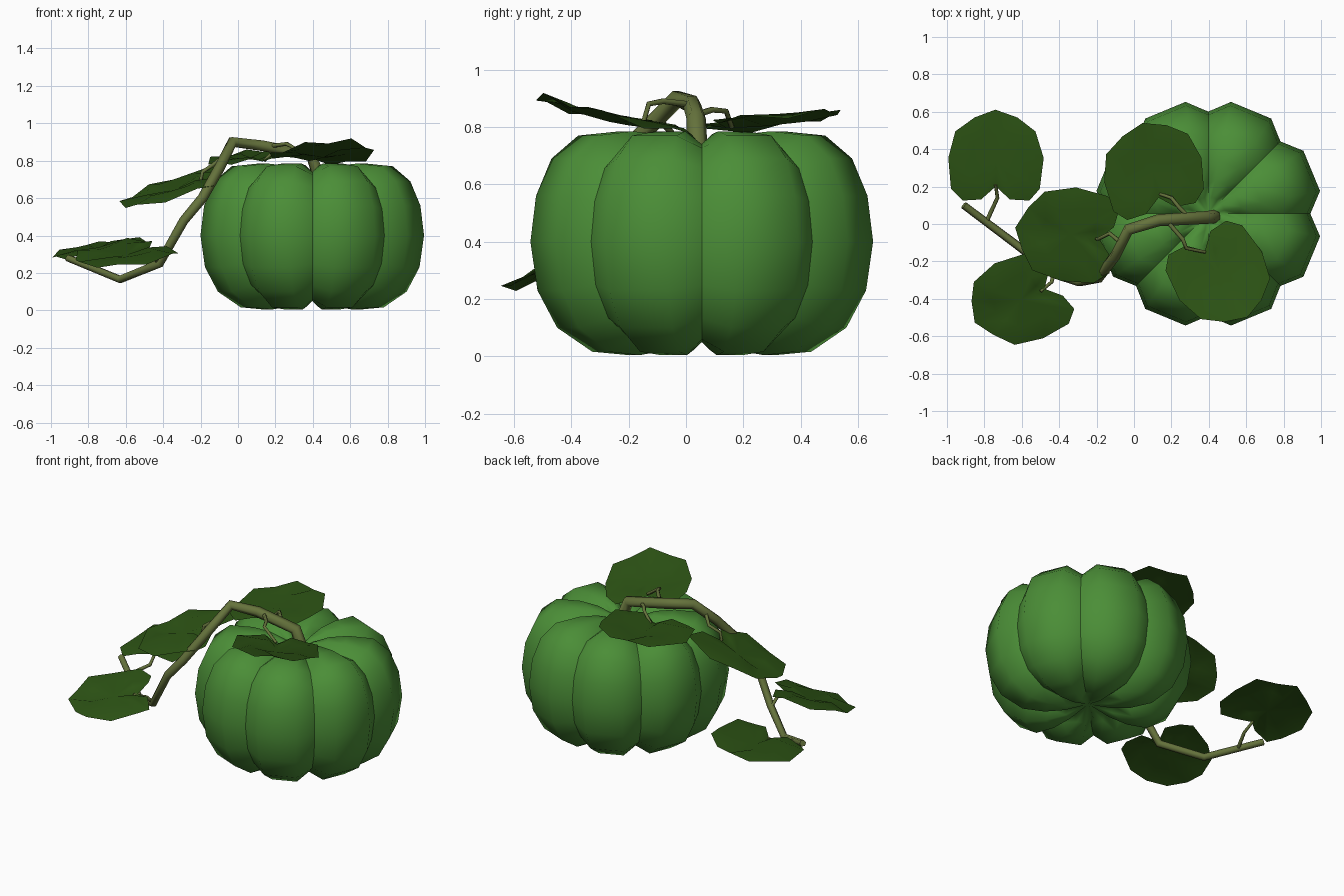
import bpy, bmesh, math
from mathutils import Vector

if "Cube" in bpy.data.objects:
    bpy.data.objects.remove(bpy.data.objects["Cube"])


def material(name, rgb):
    m = bpy.data.materials.new(name)
    m.diffuse_color = (*rgb, 1)
    m.use_nodes = True
    m.node_tree.nodes["Principled BSDF"].inputs["Base Color"].default_value = m.diffuse_color
    return m


SKIN = material("skin_green", (0.07, 0.27, 0.038))
LEAF = material("leaf_green", (0.025, 0.085, 0.007))
VINE = material("vine_olive", (0.13, 0.17, 0.045))


def finish(name, bm, mat):
    for f in bm.faces:
        f.smooth = True
    me = bpy.data.meshes.new(name)
    bm.to_mesh(me)
    bm.free()
    me.materials.append(mat)
    ob = bpy.data.objects.new(name, me)
    bpy.context.collection.objects.link(ob)
    return ob


def pumpkin():
    # eight lobes, three faces each, with sharp creases between them
    cx, cy = 0.397, 0.055
    profile = [(0.14, 0.022), (0.26, 0.004), (0.39, 0.016), (0.515, 0.10),
               (0.585, 0.23), (0.61, 0.40), (0.59, 0.56), (0.535, 0.69),
               (0.44, 0.77), (0.29, 0.785), (0.18, 0.775), (0.09, 0.745)]
    bm = bmesh.new()
    rings = []
    for r, z in profile:
        ring = []
        for lobe in range(8):
            for off in (0, 11.5, 33.5):
                a = math.radians(lobe * 45 + off)
                k = 0.895 if off == 0 else 1
                zz = 0.395 + (z - 0.395) * (0.885 if off == 0 else 1)
                ring.append(bm.verts.new((cx + r * k * math.cos(a),
                                          cy + r * k * math.sin(a), zz)))
        rings.append(ring)
    n = len(rings[0])
    for lo, hi in zip(rings, rings[1:]):
        for i in range(n):
            j = (i + 1) % n
            bm.faces.new((lo[i], lo[j], hi[j], hi[i]))
    bottom = bm.verts.new((cx, cy, 0.07))
    top = bm.verts.new((cx, cy, 0.70))
    for i in range(n):
        j = (i + 1) % n
        bm.faces.new((bottom, rings[0][j], rings[0][i]))
        bm.faces.new((top, rings[-1][i], rings[-1][j]))
    for lo, hi in zip(rings, rings[1:]):
        for i in range(0, n, 3):
            bm.edges.get((lo[i], hi[i])).smooth = False
    finish("pumpkin_body", bm, SKIN)


def tube(name, points, radii):
    cu = bpy.data.curves.new(name, 'CURVE')
    cu.dimensions = '3D'
    cu.bevel_depth = 1.0
    cu.bevel_resolution = 1
    cu.use_fill_caps = True
    sp = cu.splines.new('POLY')
    sp.points.add(len(points) - 1)
    for i, p in enumerate(points):
        sp.points[i].co = (*p, 1)
        t = i / (len(points) - 1)
        sp.points[i].radius = radii[0] * (1 - t) + radii[1] * t
    cu.materials.append(VINE)
    ob = bpy.data.objects.new(name, cu)
    bpy.context.collection.objects.link(ob)
    bpy.ops.object.select_all(action='DESELECT')
    ob.select_set(True)
    bpy.context.view_layer.objects.active = ob
    bpy.ops.object.convert(target='MESH')
    bpy.ops.object.shade_smooth_by_angle(angle=math.radians(65))


# half of the heart-shaped leaf outline: (sideways, along the midrib)
HALF = [(0.3, -0.17), (0.7, -0.19), (0.93, -0.03), (1.0, 0.38), (0.84, 0.74), (0.45, 0.92)]


def leaf(name, base, axis, side, curl=0.0):
    base, axis, side = Vector(base), Vector(axis), Vector(side)
    up = side.cross(axis).normalized()
    if up.z < 0:
        up.negate()

    def at(u, v, h):
        # curl bends the blade upwards at the tip
        return bm.verts.new(base + side * u + axis * v + up * (h + curl * v * (v - 0.5)))

    bm = bmesh.new()
    outline = [(0, 0)] + HALF + [(0, 1.03)] + [(-u, v) for u, v in reversed(HALF)]
    outer, inner = [], []
    for i, (u, v) in enumerate(outline):
        outer.append(at(u, v, 0.008 if i % 2 else -0.014))
        rib = -0.014 if u == 0 else 0.014
        inner.append(at(u * 0.55, 0.35 + (v - 0.35) * 0.55, rib))
    mid = at(0, 0.35, -0.014)
    n = len(outline)
    for i in range(n):
        j = (i + 1) % n
        bm.faces.new((outer[i], outer[j], inner[j], inner[i]))
        bm.faces.new((inner[i], inner[j], mid))
    bmesh.ops.recalc_face_normals(bm, faces=bm.faces)
    if sum(f.normal.z for f in bm.faces) < 0:
        bmesh.ops.reverse_faces(bm, faces=bm.faces)
    finish(name, bm, LEAF)


pumpkin()

# main stem and trailing vine
tube("stem_vine", [(0.43, 0.04, 0.72), (0.39, 0.035, 0.83), (0.13, 0.02, 0.88),
                   (-0.03, -0.03, 0.90), (-0.10, -0.17, 0.76), (-0.19, -0.29, 0.60),
                   (-0.29, -0.31, 0.48), (-0.42, -0.27, 0.25), (-0.63, -0.11, 0.165),
                   (-0.91, 0.10, 0.28)], (0.036, 0.02))

# leaves: base point, midrib vector, half-width vector, tip curl
leaf("leaf_back", (0.13, 0.14, 0.81), (-0.08, 0.39, 0.025), (0.26, 0.065, 0.025), 0.03)
leaf("leaf_front", (0.38, -0.14, 0.812), (0.22, -0.355, 0.065), (0.22, 0.13, -0.025), 0.06)
leaf("leaf_middle", (-0.19, -0.08, 0.70), (-0.43, 0.06, -0.12), (0.04, 0.25, 0.065))
leaf("leaf_far", (-0.74, 0.20, 0.32), (0.0, 0.40, 0.04), (0.255, 0.0, 0.04))
leaf("leaf_low", (-0.48, -0.35, 0.335), (-0.36, -0.17, -0.08), (-0.13, 0.20, 0.045))

# thin leaf stalks
stalks = {
    "back": [(0.30, 0.03, 0.84), (0.24, 0.09, 0.86), (0.20, 0.14, 0.855), (0.14, 0.16, 0.80)],
    "front": [(0.19, 0.0, 0.88), (0.26, -0.08, 0.89), (0.28, -0.13, 0.88), (0.38, -0.15, 0.81)],
    "middle": [(-0.07, -0.10, 0.83), (-0.13, -0.05, 0.78), (-0.19, -0.08, 0.74), (-0.20, -0.08, 0.69)],
    "far": [(-0.79, 0.01, 0.23), (-0.73, 0.14, 0.26), (-0.74, 0.21, 0.31)],
    "low": [(-0.43, -0.26, 0.25), (-0.44, -0.31, 0.30), (-0.50, -0.36, 0.32)],
}
for key, pts in stalks.items():
    tube("stalk_" + key, pts, (0.012, 0.009))
